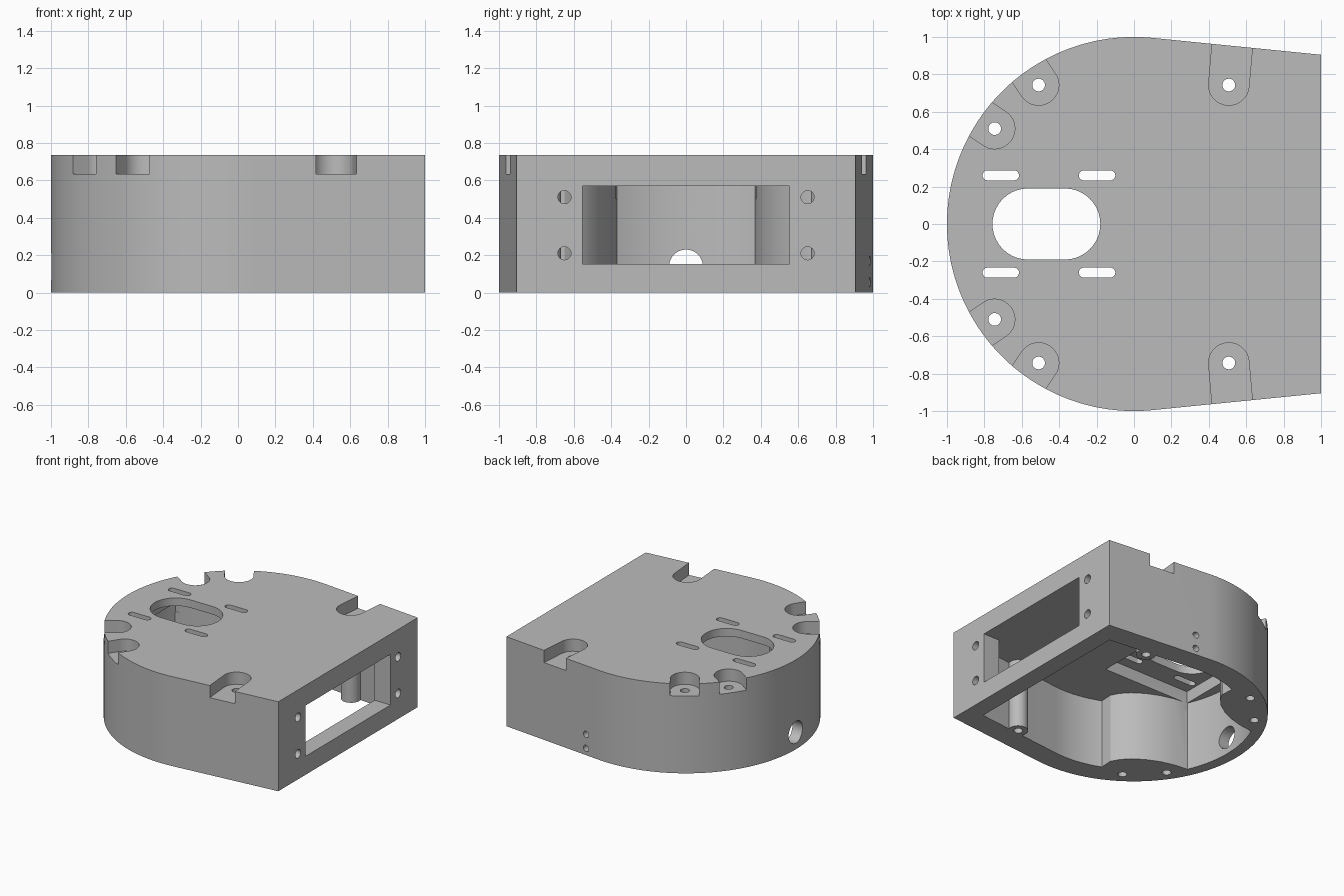
import bpy
import bmesh
import math
from math import cos, sin, radians
from mathutils import Vector

if "Cube" in bpy.data.objects:
    bpy.data.objects.remove(bpy.data.objects["Cube"])

HEIGHT = 0.735
CEILING = 0.57

grey = bpy.data.materials.new("plain grey")
grey.use_nodes = True
grey.diffuse_color = (0.5, 0.5, 0.5, 1)
grey.node_tree.nodes["Principled BSDF"].inputs["Base Color"].default_value = (0.5, 0.5, 0.5, 1)


def arc(cx, cy, r, start, end, n):
    """Points along a circular arc, angles in degrees."""
    step = (end - start) / n
    return [(cx + r * cos(radians(start + step * i)),
             cy + r * sin(radians(start + step * i))) for i in range(n + 1)]


def prism(name, outline, z0, z1):
    """Extrude a closed xy outline from z0 to z1."""
    bm = bmesh.new()
    base = bm.faces.new([bm.verts.new((x, y, z0)) for x, y in outline])
    side = bmesh.ops.extrude_face_region(bm, geom=[base])["geom"]
    bmesh.ops.translate(bm, vec=(0, 0, z1 - z0),
                        verts=[v for v in side if isinstance(v, bmesh.types.BMVert)])
    bmesh.ops.recalc_face_normals(bm, faces=bm.faces)
    mesh = bpy.data.meshes.new(name)
    bm.to_mesh(mesh)
    bm.free()
    mesh.materials.append(grey)
    obj = bpy.data.objects.new(name, mesh)
    bpy.context.collection.objects.link(obj)
    return obj


def box(name, x0, x1, y0, y1, z0, z1):
    return prism(name, [(x0, y0), (x1, y0), (x1, y1), (x0, y1)], z0, z1)


def slot(name, x0, x1, y, r, z0, z1):
    """Stadium-shaped prism running along x."""
    outline = arc(x1 - r, y, r, -90, 90, 20) + arc(x0 + r, y, r, 90, 270, 20)
    return prism(name, outline, z0, z1)


def rod(name, start, end, r, n=32):
    """Cylinder between two points."""
    a, b = Vector(start), Vector(end)
    obj = prism(name, arc(0, 0, r, 0, 360, n)[:-1], 0, (b - a).length)
    obj.rotation_mode = "QUATERNION"
    obj.rotation_quaternion = Vector((0, 0, 1)).rotation_difference(b - a)
    obj.location = a
    return obj


def cut(target, cutter):
    """Subtract the cutter and throw it away."""
    bpy.context.view_layer.update()
    mod = target.modifiers.new("cut", "BOOLEAN")
    mod.operation = "DIFFERENCE"
    mod.solver = "EXACT"
    mod.object = cutter
    bpy.context.view_layer.objects.active = target
    bpy.ops.object.modifier_apply(modifier=mod.name)
    bpy.data.objects.remove(cutter)


# Outer body: round at one end, tapering to a flat face at the other
housing = prism("housing", arc(0, 0, 1, 84, 276, 96) + [(1, -0.905), (1, 0.905)], 0, HEIGHT)

# Hollow, open underneath; narrows between the screw flanges
half = [(0.855, 0.735)] + arc(0, 0, 0.82, 84, 113, 14)
half += [(-0.315, 0.65), (-0.35, 0.585), (-0.41, 0.52), (-0.50, 0.46),
         (-0.60, 0.415), (-0.71, 0.385)]
back = arc(0, 0, 0.91, 156, 204, 24)
cavity = prism("cavity_cutter", half + back + [(x, -y) for x, y in reversed(half)], -0.1, CEILING)

# Screw posts are left standing inside the hollow
for s in (1, -1):
    cut(cavity, rod("post", (0.507, 0.743 * s, -0.2), (0.507, 0.743 * s, 0.7), 0.075))
cut(housing, cavity)

# Thinned mounting plate around the oval opening
cut(housing, box("plate_recess", -0.83, -0.04, -0.375, 0.375, 0.5, 0.67))

# Window in the flat face, with two screw holes on each side
cut(housing, box("window", 0.7, 1.1, -0.553, 0.553, 0.152, CEILING - 0.001))
for s in (1, -1):
    for z in (0.21, 0.51):
        cut(housing, rod("face_hole", (0.75, 0.65 * s, z), (1.1, 0.65 * s, z), 0.035))

# Oval opening and four adjustment slots
cut(housing, slot("oval", -0.757, -0.18, 0, 0.19, 0.6, 0.9))
for s in (1, -1):
    for x0, x1 in ((-0.81, -0.615), (-0.295, -0.1)):
        cut(housing, slot("slot", x0, x1, 0.26 * s, 0.027, 0.6, 0.9))

# Screw pockets open to the rim, each with a hole right through
for s in (1, -1):
    for x, y, direction in ((0.507, 0.743, 85), (-0.51, 0.743, 124), (-0.745, 0.51, 146)):
        y, d = y * s, direction * s
        outline = arc(x, y, 0.108, d + 90, d + 270, 24)
        reach = Vector((cos(radians(d)), sin(radians(d)))) * 0.4
        outline += [(outline[-1][0] + reach.x, outline[-1][1] + reach.y),
                    (outline[0][0] + reach.x, outline[0][1] + reach.y)]
        cut(housing, prism("pocket", outline, 0.635, 0.9))
        cut(housing, rod("screw_hole", (x, y, -0.1), (x, y, 0.9), 0.034))

# Cable hole at the round end and two small holes in one side
cut(housing, rod("cable_hole", (-1.1, 0, 0.14), (-0.7, 0, 0.14), 0.09))
for z in (0.055, 0.17):
    cut(housing, rod("side_hole", (0.22, 0.7, z), (0.22, 1.1, z), 0.026))

bpy.ops.object.select_all(action="DESELECT")
housing.select_set(True)
bpy.context.view_layer.objects.active = housing
bpy.ops.object.shade_smooth_by_angle(angle=radians(25))
